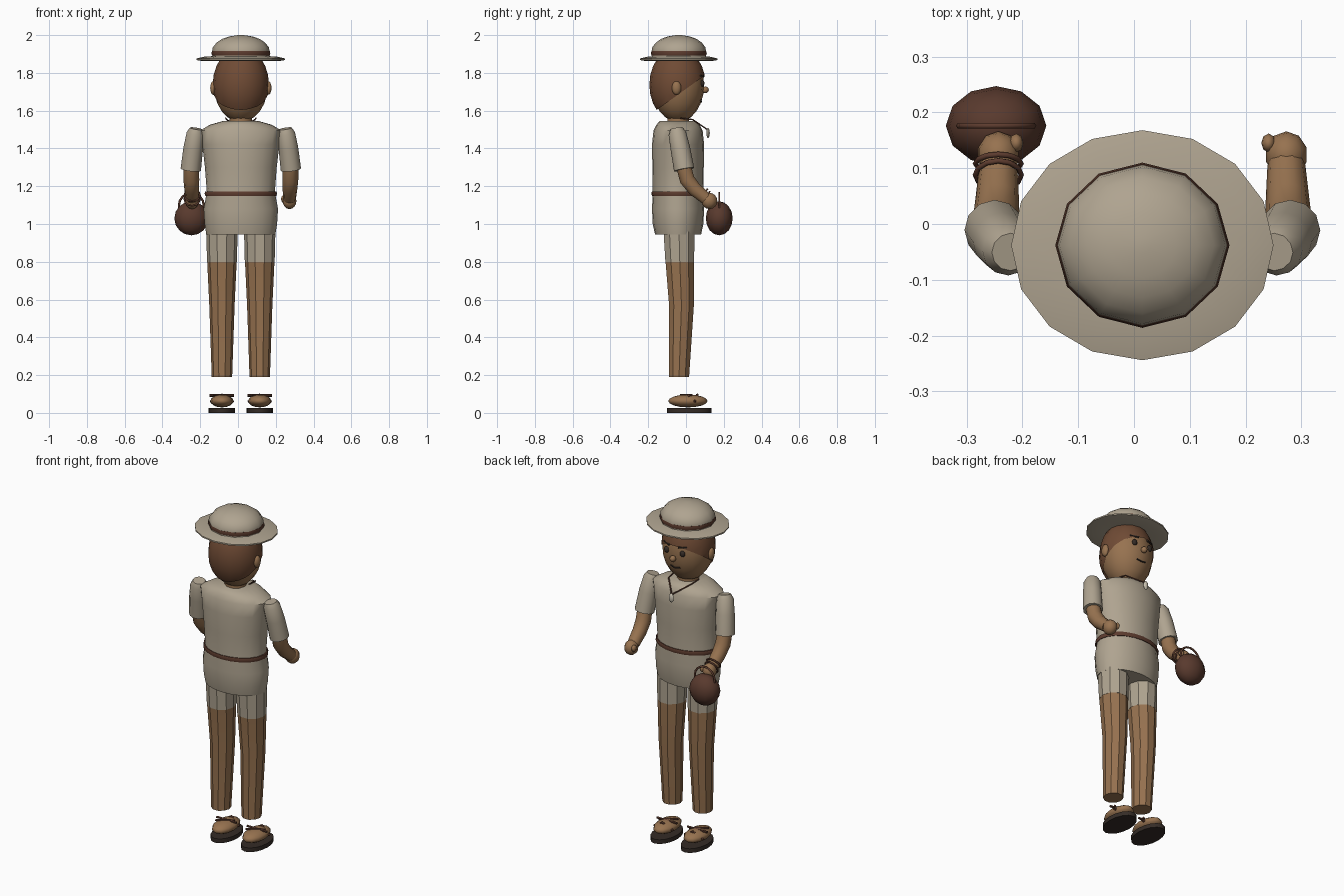
import bpy, bmesh, math
from mathutils import Vector, Matrix

if "Cube" in bpy.data.objects:
    bpy.data.objects.remove(bpy.data.objects["Cube"])

CX, CY = 0.015, -0.042   # body axis


def mat(name, *c):
    m = bpy.data.materials.new(name)
    m.diffuse_color = (*c, 1)
    m.use_nodes = True
    m.node_tree.nodes["Principled BSDF"].inputs["Base Color"].default_value = m.diffuse_color
    return m


CLOTH = mat("cloth", .43, .37, .28)
SKIN = mat("skin", .31, .17, .08)
HAIR = mat("hair", .16, .07, .035)
LEATHER = mat("leather", .11, .045, .028)
BAG = mat("bag_leather", .10, .042, .027)
DARK = mat("dark", .035, .025, .02)
SHELL = mat("shell", .6, .55, .45)


def finish(name, bm, m, angle=32):
    bmesh.ops.recalc_face_normals(bm, faces=bm.faces)
    me = bpy.data.meshes.new(name)
    bm.to_mesh(me)
    bm.free()
    me.materials.append(m)
    for p in me.polygons:
        p.use_smooth = True
    me.set_sharp_from_angle(angle=math.radians(angle))
    ob = bpy.data.objects.new(name, me)
    bpy.context.collection.objects.link(ob)
    return ob


def skin_rings(name, rings, m, angle=32, closed=False):
    """Bridge rings of points, capping the ends unless closed into a loop."""
    bm = bmesh.new()
    vs = [[bm.verts.new(p) for p in r] for r in rings]
    n = len(vs[0])
    pairs = list(zip(vs, vs[1:])) + ([(vs[-1], vs[0])] if closed else [])
    for a, b in pairs:
        for i in range(n):
            j = (i + 1) % n
            bm.faces.new((a[i], a[j], b[j], b[i]))
    if not closed:
        bm.faces.new(vs[0])
        bm.faces.new(vs[-1])
    return finish(name, bm, m, angle)


def loft(name, rings, m, n=16, angle=40):
    """Horizontal elliptical rings: (cx, cy, z, rx, ry)."""
    t = [2 * math.pi * i / n for i in range(n)]
    return skin_rings(name, [[(x + rx * math.cos(a), y + ry * math.sin(a), z) for a in t]
                             for x, y, z, rx, ry in rings], m, angle)


def tube(name, pts, radii, m, n=10, angle=50):
    pts = [Vector(p) for p in pts]
    rings = []
    for k, p in enumerate(pts):
        d = (pts[min(k + 1, len(pts) - 1)] - pts[max(k - 1, 0)]).normalized()
        ref = Vector((1, 0, 0)) if abs(d.x) < .8 else Vector((0, 0, 1))
        v = d.cross(ref).normalized()
        u = v.cross(d)
        rings.append([p + radii[k] * (u * math.cos(a) + v * math.sin(a))
                      for a in (2 * math.pi * i / n for i in range(n))])
    return skin_rings(name, rings, m, angle)


def ball(name, loc, r, m, u=12, v=8, cut=None):
    bm = bmesh.new()
    bmesh.ops.create_uvsphere(bm, u_segments=u, v_segments=v, radius=1,
                              matrix=Matrix.Translation(loc) @ Matrix.Diagonal((*r, 1)))
    if cut:
        bmesh.ops.bisect_plane(bm, geom=bm.verts[:] + bm.edges[:] + bm.faces[:],
                               plane_co=cut[0], plane_no=cut[1], clear_inner=True)
    return finish(name, bm, m, 60)


def hoop(name, loc, rx, ry, tx, tz, m, rot=0, n=16, k=6):
    """Elliptical ring, section tx by tz, tilted about x by rot."""
    R = Matrix.Translation(loc) @ Matrix.Rotation(rot, 4, 'X')
    rings = []
    for i in range(n):
        a = 2 * math.pi * i / n
        rings.append([R @ Vector(((rx + tx * math.cos(b)) * math.cos(a),
                                  (ry + tx * math.cos(b)) * math.sin(a), tz * math.sin(b)))
                      for b in (2 * math.pi * j / k for j in range(k))])
    return skin_rings(name, rings, m, 65, closed=True)


# tunic and belt
loft("tunic", [(CX, CY, z, rx, ry) for z, rx, ry in [
    (.945, .183, .122), (1.0, .192, .134), (1.08, .197, .138), (1.17, .180, .134),
    (1.30, .190, .136), (1.42, .204, .138), (1.495, .215, .130), (1.525, .165, .115),
    (1.545, .095, .098)]], CLOTH, 20, 50)
hoop("belt", (CX, CY, 1.161), .184, .134, .008, .014, LEATHER, n=20)

# neck, head and cut hair cap
tube("neck", [(CX, CY, 1.5), (CX, CY, 1.62)], [.06, .06], SKIN)
ball("head", (CX, CY, 1.735), (.143, .138, .195), SKIN, 16, 12)
ball("hair", (CX, CY - .003, 1.737), (.149, .149, .199), HAIR, 16, 12,
     ((0, .09, 1.78), (0, -.18, .25)))

# face
ball("nose", (CX, .103, 1.71), (.018, .018, .018), SKIN, 10, 6)
tube("mouth", [(CX - .03, .077, 1.655), (CX, .081, 1.648), (CX + .03, .077, 1.655)],
     [.005] * 3, DARK, 6)
for s in (-1, 1):
    side = "left" if s < 0 else "right"
    ball("eye_" + side, (CX + s * .052, .086, 1.745), (.016, .012, .018), DARK, 10, 6)
    tube("brow_" + side, [(CX + s * .03, .094, 1.782), (CX + s * .075, .076, 1.785)],
         [.006, .005], DARK, 6)
    ball("ear_" + side, (CX + s * .146, -.05, 1.72), (.017, .025, .036), SKIN, 10, 8)

# hat
HY = -.038
loft("hat_brim", [(CX, HY, z, rx, rx - .029) for z, rx in [
    (1.868, .13), (1.862, .20), (1.868, .235), (1.876, .235), (1.885, .20), (1.890, .13)]],
    CLOTH, 16, 50)
loft("hat_crown", [(CX, HY, z, .153 * f, .145 * f) for z, f in [
    (1.875, .98), (1.91, 1), (1.935, .97), (1.96, .84), (1.98, .65), (1.993, .4), (2.0, .1)]],
    CLOTH, 12, 50)
hoop("hat_band", (CX, HY, 1.904), .150, .142, .006, .013, LEATHER, n=12)

# necklace
for s in (-1, 1):
    tube("necklace_cord", [(CX + s * .08, -.03, 1.56), (CX + s * .075, .035, 1.553),
                           (CX, .113, 1.50)], [.004] * 3, LEATHER, 6)
ball("pendant", (CX, .117, 1.482), (.016, .009, .027), SHELL, 8, 6)

# arms, legs and sandals
for s in (-1, 1):
    side = "left" if s < 0 else "right"

    def P(x, y, z):
        return (CX + s * x, y, z)

    tube("sleeve_" + side, [P(.236, -.050, 1.505), P(.240, -.046, 1.48), P(.252, -.030, 1.40),
                            P(.265, -.010, 1.288)], [.034, .047, .052, .054], CLOTH, 12)
    tube("forearm_" + side, [P(.263, -.014, 1.31), P(.262, .006, 1.235), P(.26, .045, 1.185),
                             P(.258, .105, 1.135)], [.041, .042, .039, .034], SKIN, 10)
    ball("hand_" + side, P(.258, .124, 1.122), (.038, .042, .043), SKIN, 10, 8)
    ball("thumb_" + side, P(.226, .145, 1.132), (.013, .017, .02), SKIN, 8, 6)

    lx = CX + s * .1
    loft("shorts_leg_" + side, [(lx, -.037, .96, .083, .086), (lx, -.033, .80, .079, .080)],
         CLOTH, 10, 30)
    loft("leg_" + side, [(lx, -.033, .80, .078, .079), (lx, -.024, .57, .067, .069),
                         (lx, -.037, .19, .054, .056)], SKIN, 10, 30)
    loft("sole_" + side, [(lx, .017, 0, .070, .117), (lx, .017, .025, .070, .117)], DARK, 16)
    ball("foot_" + side, (lx, .010, .063), (.061, .104, .034), SKIN, 12, 8)
    tube("strap_across_" + side, [(lx - .065, .015, .092), (lx + .065, .015, .092)],
         [.007] * 2, LEATHER, 6)
    tube("strap_top_" + side, [(lx - .045, -.028, .095), (lx + .045, .03, .095)],
         [.006] * 2, LEATHER, 6)
    tube("strap_front_" + side, [(lx - .061, .045, .058), (lx, .06, .096),
                                 (lx + .061, .045, .058)], [.007] * 3, LEATHER, 6)

# wristband and hanging bag
for k in (0, 1):
    hoop("wristband", (-.243, .088 + .02 * k, 1.152 - .018 * k), .041, .041, .005, .005,
         LEATHER, rot=math.radians(52 + 14 * k), n=12)
ball("bag", (-.247, .176, 1.03), (.090, .071, .090), BAG, 12, 8)
hoop("bag_handle", (-.247, .176, 1.098), .066, .066, .006, .006, LEATHER,
     rot=math.pi / 2, n=16)
